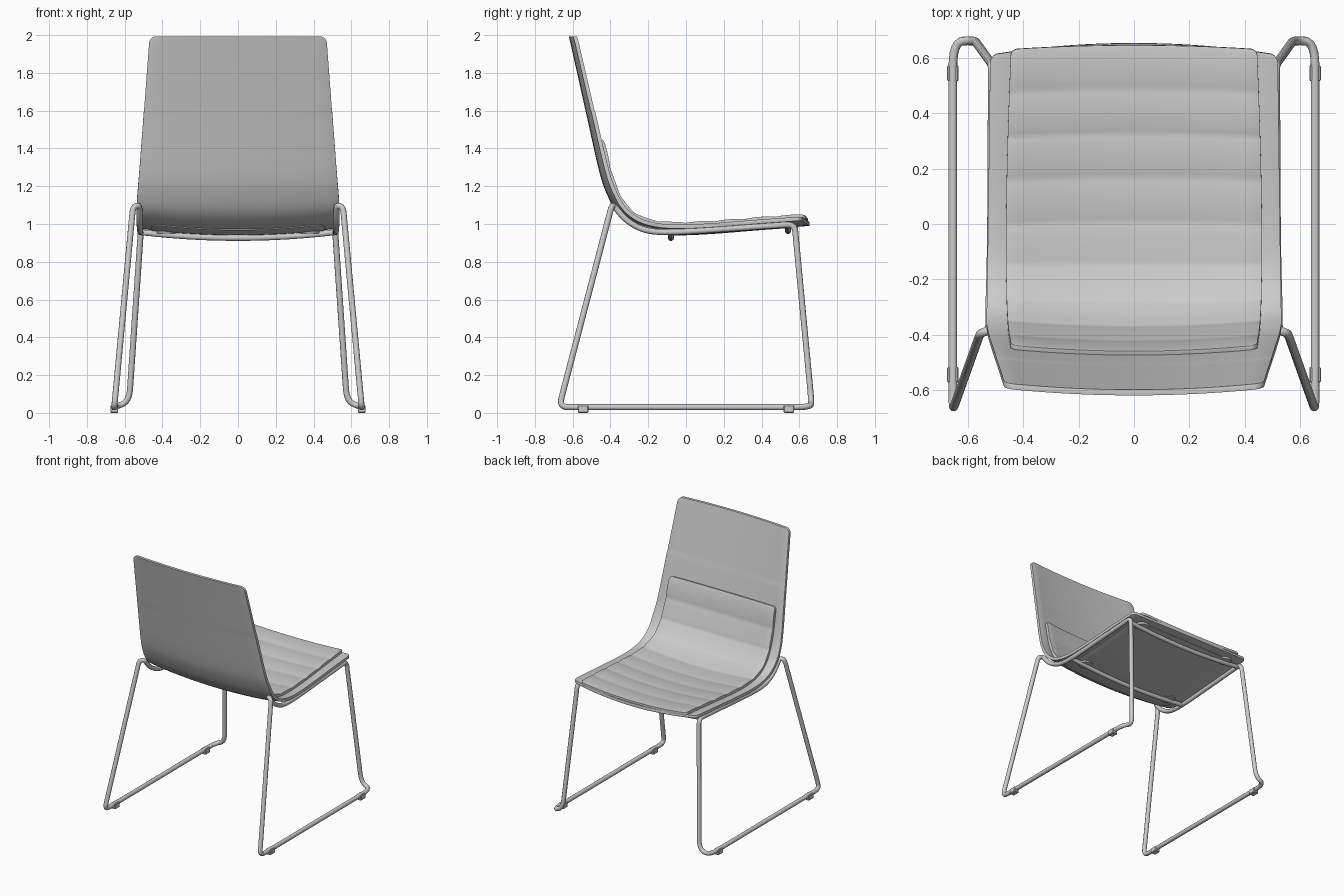
import bpy, bmesh, math
from mathutils import Vector

cube = bpy.data.objects.get("Cube")
if cube:
    bpy.data.objects.remove(cube, do_unlink=True)

grey = bpy.data.materials.new("plain_grey")
grey.use_nodes = True
grey.diffuse_color = (0.6, 0.6, 0.6, 1)
grey.node_tree.nodes["Principled BSDF"].inputs["Base Color"].default_value = (0.6, 0.6, 0.6, 1)


def finish(name, bm, angle=40):
    """Turn a bmesh into a named, smooth-shaded object."""
    bmesh.ops.recalc_face_normals(bm, faces=bm.faces)
    mesh = bpy.data.meshes.new(name)
    bm.to_mesh(mesh)
    bm.free()
    mesh.materials.append(grey)
    obj = bpy.data.objects.new(name, mesh)
    bpy.context.collection.objects.link(obj)
    bpy.ops.object.select_all(action='DESELECT')
    obj.select_set(True)
    bpy.context.view_layer.objects.active = obj
    bpy.ops.object.shade_smooth_by_angle(angle=math.radians(angle))
    return obj


def catmull(points, steps):
    """Smooth curve through the points."""
    p = [2 * points[0] - points[1]] + points + [2 * points[-1] - points[-2]]
    out = []
    for a, b, c, d in zip(p, p[1:], p[2:], p[3:]):
        for k in range(steps):
            t = k / steps
            out.append(0.5 * (2 * b + (c - a) * t + (2 * a - 5 * b + 4 * c - d) * t ** 2
                              + (3 * b - a - 3 * c + d) * t ** 3))
    return out + [points[-1]]


# Side profile of the shell's outer face, from seat front edge to back top (y, z)
profile = catmull([Vector(p) for p in (
    (0.655, 0.99), (0.4, 0.972), (0.15, 0.952), (-0.03, 0.944), (-0.16, 0.952),
    (-0.27, 0.985), (-0.36, 1.055), (-0.42, 1.16), (-0.46, 1.28),
    (-0.52, 1.545), (-0.57, 1.77), (-0.62, 1.993))], 12)
lengths = [0.0]
for a, b in zip(profile, profile[1:]):
    lengths.append(lengths[-1] + (b - a).length)
TOTAL = lengths[-1]


def on_profile(s):
    """Point and inward normal at arc length s."""
    i = 0
    while i < len(lengths) - 2 and lengths[i + 1] < s:
        i += 1
    a, b = profile[i], profile[i + 1]
    t = (s - lengths[i]) / (lengths[i + 1] - lengths[i])
    before, after = profile[max(i - 1, 0)], profile[min(i + 2, len(profile) - 1)]
    tangent = (b - before).lerp(after - a, t).normalized()
    return a.lerp(b, t), Vector((tangent.y, -tangent.x))


def sheet(name, s0, s1, half_width, low, high, rows, radius, bow, soft):
    """Curved slab following the profile, with rounded corners and soft edges."""
    cols = 16
    arc = [(radius * (1 - math.cos(a)), radius * (1 - math.sin(a)))
           for a in (k * math.pi / 12 for k in range(6))]
    stations = [(s0 + d, cut) for d, cut in arc]
    stations += [(s0 + radius + (s1 - s0 - 2 * radius) * k / rows, 0) for k in range(rows + 1)]
    stations += [(s1 - d, cut) for d, cut in reversed(arc)]
    bm = bmesh.new()
    rings = []
    for s, cut in stations:
        w = half_width(s) - cut
        under, over = [], []
        for k in range(cols + 1):
            t = 2 * k / cols - 1
            x = w * t
            p, n = on_profile(s + bow * t * t * (1 - s / TOTAL))
            n = Vector((n.x, n.y if s < TOTAL * 0.8 else 0))
            sag = 0.032 * (x / 0.53) ** 2
            for row, off in ((under, low), (over, high(s))):
                q = p + n * (sag + off)
                row.append(bm.verts.new((x, q.x, q.y)))
        rings.append(under + over[::-1])
    count = len(rings[0])
    for r, q in zip(rings, rings[1:]):
        for i in range(count):
            j = (i + 1) % count
            bm.faces.new((r[i], r[j], q[j], q[i]))
    for r in (rings[0], rings[-1]):
        for i in range(cols):
            bm.faces.new((r[i], r[i + 1], r[count - 2 - i], r[count - 1 - i]))
    bmesh.ops.recalc_face_normals(bm, faces=bm.faces)
    rim = [e for e in bm.edges if e.calc_face_angle(0) > 1.0]
    bmesh.ops.bevel(bm, geom=rim, offset=soft, segments=2, affect='EDGES',
                    profile=0.5, clamp_overlap=True)
    return finish(name, bm)


def shell_width(s):
    """Widest at the bend, tapering to the seat front and the back top."""
    bend = 0.5 * TOTAL + 0.1
    if s < bend:
        return 0.52 + 0.014 * s / bend
    return 0.534 - 0.066 * (s - bend) / (TOTAL - bend)


# One-piece seat and back shell
sheet("seat_shell", 0, TOTAL, shell_width, 0, lambda s: 0.021, 80, 0.035, 0.035, 0.006)

# Channelled upholstery pad
PAD0, PAD1, CHANNELS = 0.006, 1.45, 9


def pad_top(s):
    wave = abs(math.sin(math.pi * CHANNELS * (s - PAD0) / (PAD1 - PAD0)))
    return 0.036 + 0.007 * wave ** 0.6


sheet("seat_pad", PAD0, PAD1, lambda s: 0.445 + 0.018 * math.sin(math.pi * s / PAD1),
      0.017, pad_top, 108, 0.025, 0.012, 0.006)

# Thin panel under the seat
sheet("under_panel", 0.06, 0.9, lambda s: 0.46, -0.004, lambda s: 0.003, 30, 0.05, 0.03, 0.001)


def rounded(points, closed):
    """Replace each corner (position, radius) by an arc-like bend."""
    out = []
    n = len(points)
    for i, (x, y, z, r) in enumerate(points):
        p = Vector((x, y, z))
        if r == 0 or (not closed and i in (0, n - 1)):
            out.append(p)
            continue
        a = Vector(points[i - 1][:3]) - p
        b = Vector(points[(i + 1) % n][:3]) - p
        a = p + a.normalized() * min(r, a.length * 0.48)
        b = p + b.normalized() * min(r, b.length * 0.48)
        for k in range(7):
            t = k / 6
            out.append(a * (1 - t) ** 2 + p * 2 * t * (1 - t) + b * t * t)
    return out


def tube(name, path, radius, closed=False):
    """Round tube swept along a path."""
    curve = bpy.data.curves.new(name, 'CURVE')
    curve.dimensions = '3D'
    curve.bevel_depth = radius
    curve.bevel_resolution = 3
    curve.use_fill_caps = True
    spline = curve.splines.new('POLY')
    spline.points.add(len(path) - 1)
    for point, co in zip(spline.points, path):
        point.co = (*co, 1)
    spline.use_cyclic_u = closed
    helper = bpy.data.objects.new(name + "_path", curve)
    bpy.context.collection.objects.link(helper)
    bpy.context.view_layer.update()
    bm = bmesh.new()
    bm.from_mesh(helper.to_mesh())
    helper.to_mesh_clear()
    bpy.data.objects.remove(helper, do_unlink=True)
    return finish(name, bm, 50)


# Side loop: seat rail, rear leg, floor runner, front leg
loop = [(0.512, 0.575, 0.999, 0.04), (0.515, -0.03, 0.957, 0.1), (0.518, -0.2, 0.957, 0.1),
        (0.522, -0.31, 1.01, 0.08), (0.522, -0.385, 1.10, 0.03), (0.556, -0.395, 1.09, 0.03),
        (0.655, -0.672, 0.03, 0.05), (0.655, 0.66, 0.03, 0.09), (0.576, 0.664, 0.06, 0.07)]
for label, side in (("left", 1), ("right", -1)):
    path = rounded([(x * side, y, z, r) for x, y, z, r in loop], True)
    tube(label + "_sled_frame", path, 0.016, True)
    # Floor glides clipped on the runner
    for end, y in (("rear", -0.545), ("front", 0.545)):
        bm = bmesh.new()
        bmesh.ops.create_cube(bm, size=1)
        bmesh.ops.scale(bm, vec=(0.042, 0.056, 0.04), verts=bm.verts)
        bmesh.ops.translate(bm, vec=(0.655 * side, y, 0.02), verts=bm.verts)
        bmesh.ops.bevel(bm, geom=bm.edges[:], offset=0.004, segments=1, affect='EDGES')
        finish(label + "_" + end + "_glide", bm, 30)

# Bowed cross tubes and their mounting discs below the seat
for label, y, z in (("rear", -0.08, 0.926), ("front", 0.54, 0.963)):
    bow = [Vector((0.512 * t, y, z + 0.03 * t * t)) for t in (k / 12 - 1 for k in range(25))]
    tube(label + "_cross_tube", bow, 0.016)
    for side_name, x in (("left", 0.38), ("right", -0.38)):
        bm = bmesh.new()
        bmesh.ops.create_cone(bm, cap_ends=True, segments=24, radius1=0.05, radius2=0.055, depth=0.012)
        bmesh.ops.translate(bm, vec=(x, y, z + 0.03), verts=bm.verts)
        finish(label + "_" + side_name + "_mount", bm, 30)
